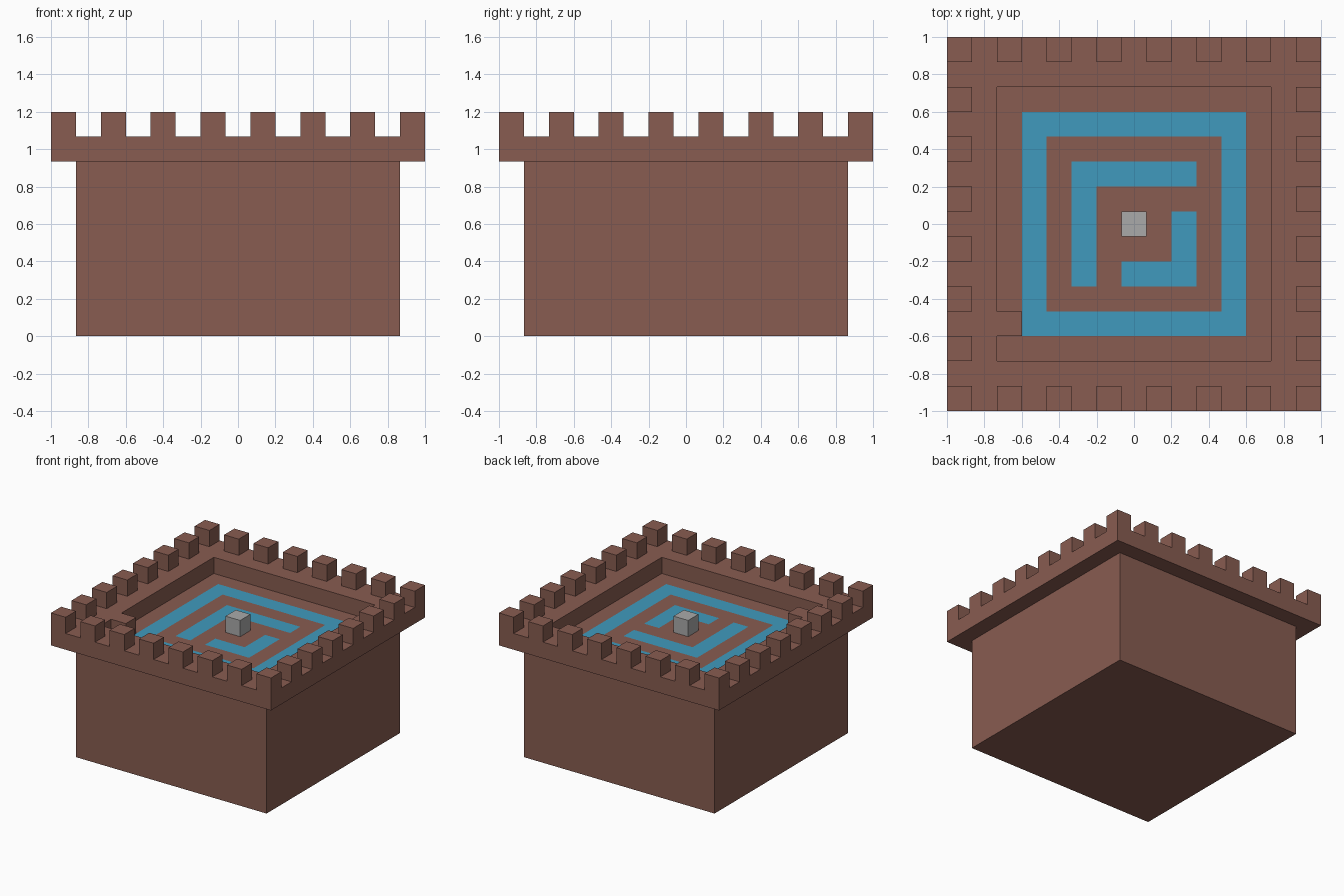
import bpy
import bmesh
import math
from mathutils import Vector

U = 2 / 15            # one block
FLOOR = 7 * U         # courtyard level

cube = bpy.data.objects.get("Cube")
if cube:
    bpy.data.objects.remove(cube, do_unlink=True)


def material(name, rgb):
    mat = bpy.data.materials.new(name)
    mat.use_nodes = True
    mat.diffuse_color = (*rgb, 1)
    mat.node_tree.nodes["Principled BSDF"].inputs["Base Color"].default_value = (*rgb, 1)
    return mat


brown = material("brown brick", (0.246, 0.107, 0.082))
blue = material("water blue", (0.051, 0.323, 0.515))
grey = material("stone grey", (0.402, 0.402, 0.402))


def cell(face):
    """Block column and row of a face, counted from the centre."""
    c = face.calc_center_median()
    return round(c.x / U), round(c.y / U)


def block_grid(bm, blocks, z):
    bmesh.ops.create_grid(bm, x_segments=blocks, y_segments=blocks, size=blocks * U / 2)
    bmesh.ops.translate(bm, vec=(0, 0, z), verts=bm.verts)


def extrude(bm, faces, dz):
    geom = bmesh.ops.extrude_face_region(bm, geom=faces)["geom"]
    verts = [g for g in geom if isinstance(g, bmesh.types.BMVert)]
    bmesh.ops.translate(bm, vec=(0, 0, dz), verts=verts)
    return [g for g in geom if isinstance(g, bmesh.types.BMFace)]


def finish(bm, name, mats):
    bmesh.ops.recalc_face_normals(bm, faces=bm.faces)
    bmesh.ops.dissolve_limit(bm, angle_limit=math.radians(1), verts=bm.verts,
                             edges=bm.edges, delimit={'MATERIAL'})
    mesh = bpy.data.meshes.new(name)
    bm.to_mesh(mesh)
    bm.free()
    for mat in mats:
        mesh.materials.append(mat)
    obj = bpy.data.objects.new(name, mesh)
    bpy.context.collection.objects.link(obj)
    return obj


def is_water(i, j):
    moat = max(abs(i), abs(j)) == 4
    long_hook = (j == 2 and abs(i) <= 2) or (i == -2 and abs(j) <= 2)
    short_hook = (i == 2 and -2 <= j <= 0) or (j == -2 and 0 <= i <= 2)
    return moat or long_hook or short_hook


# Solid keep, with the water channels flush in its top
bm = bmesh.new()
block_grid(bm, 13, 0)
for face in extrude(bm, bm.faces[:], FLOOR):
    face.material_index = int(is_water(*cell(face)))
finish(bm, "keep_and_courtyard", [brown, blue])

# Overhanging parapet, with one step block reaching into the courtyard
bm = bmesh.new()
block_grid(bm, 15, FLOOR)
pit = [f for f in bm.faces if max(map(abs, cell(f))) <= 5 and cell(f) != (-5, -4)]
bmesh.ops.delete(bm, geom=pit, context='FACES')
walkway = extrude(bm, bm.faces[:], U)

# Battlements on every other block of the outer edge
merlons = [f for f in walkway
           if max(map(abs, cell(f))) == 7 and sum(cell(f)) % 2 == 0]
extrude(bm, merlons, U)
bmesh.ops.delete(bm, geom=[f for f in merlons if f.is_valid], context='FACES_ONLY')
finish(bm, "crenellated_parapet", [brown])

# Stone block in the middle of the courtyard
bm = bmesh.new()
bmesh.ops.create_cube(bm, size=U)
bmesh.ops.translate(bm, vec=Vector((0, 0, FLOOR + U / 2)), verts=bm.verts)
finish(bm, "centre_stone", [grey])
